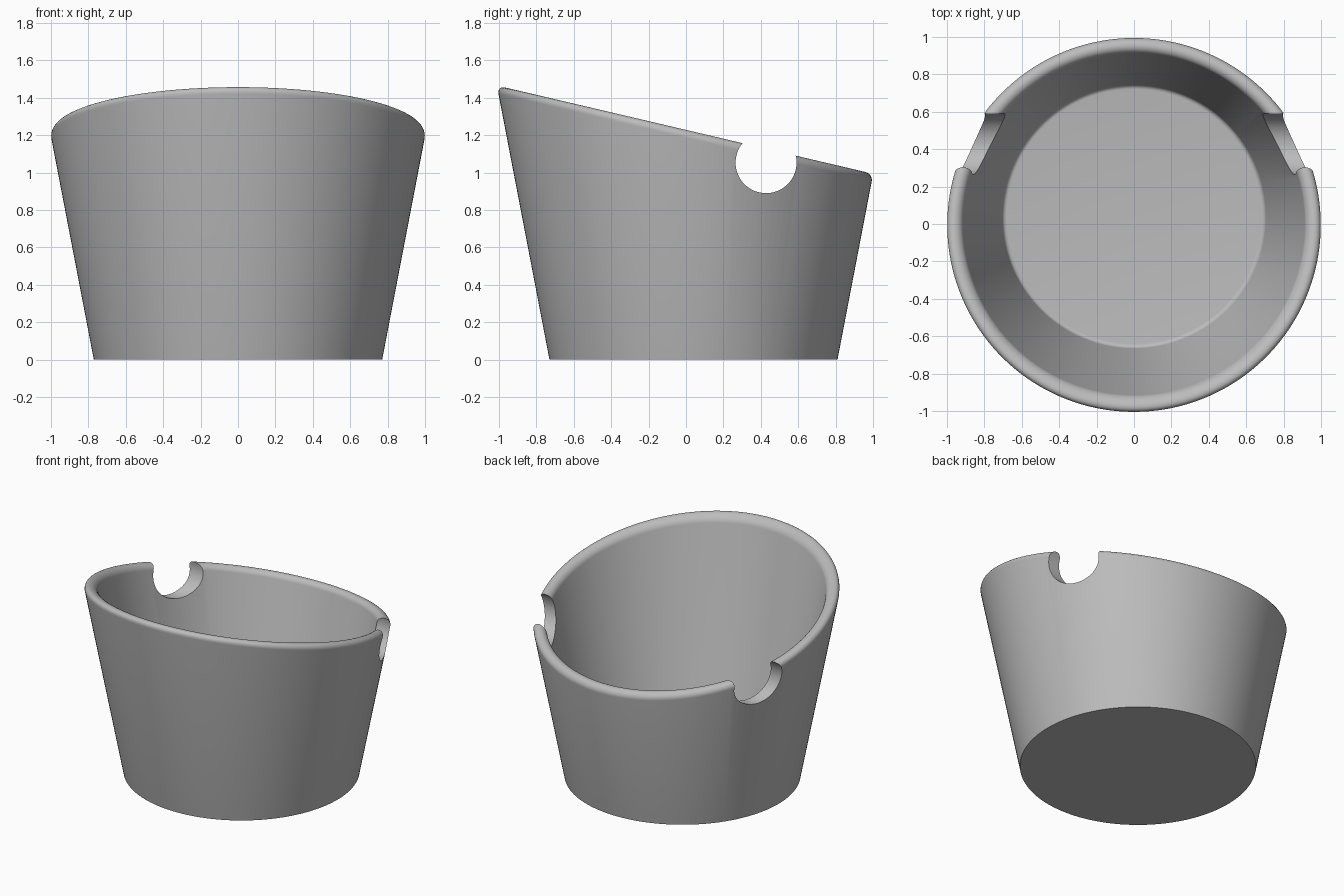
import bpy, bmesh, math

if "Cube" in bpy.data.objects:
    bpy.data.objects.remove(bpy.data.objects["Cube"])

SEGMENTS = 160
BASE_RADIUS, FLARE, AXIS_Y = 0.77, 0.192, 0.04   # tapered outer wall
RIM_HEIGHT, RIM_SLOPE = 1.228, 0.2345            # tilted rim plane
WALL, FLOOR, FILLET = 0.085, 0.08, 0.02

bm = bmesh.new()


def ring(inset, height, slope=0.0):
    """Loop where the taper, moved inwards by inset, meets a sloping plane."""
    loop = []
    for i in range(SEGMENTS):
        a = 2 * math.pi * i / SEGMENTS
        s = math.sin(a)
        z = (height - slope * (AXIS_Y + (BASE_RADIUS - inset) * s)) / (1 + slope * FLARE * s)
        r = BASE_RADIUS - inset + FLARE * z
        loop.append(bm.verts.new((r * math.cos(a), AXIS_Y + r * s, z)))
    return loop


# Outer wall, rounded rim, inner wall and filleted floor
rings = [ring(0, 0)]
half = WALL / 2
for step in range(13):
    t = math.pi * step / 12
    rings.append(ring(half * (1 - math.cos(t)),
                      RIM_HEIGHT - half * (1 - math.sin(t)), RIM_SLOPE))
for step in range(6):
    t = math.pi / 2 * step / 5
    rings.append(ring(WALL + FILLET * (1 - math.cos(t)),
                      FLOOR + FILLET * (1 - math.sin(t))))
for low, high in zip(rings, rings[1:]):
    for i in range(SEGMENTS):
        j = (i + 1) % SEGMENTS
        bm.faces.new((low[i], low[j], high[j], high[i]))
bm.faces.new(rings[0][::-1])
bm.faces.new(rings[-1])
bmesh.ops.recalc_face_normals(bm, faces=bm.faces)
mesh = bpy.data.meshes.new("tilted_bowl")
bm.to_mesh(mesh)
bm.free()
bowl = bpy.data.objects.new("tilted_bowl", mesh)
bpy.context.collection.objects.link(bowl)

# Plain grey material
grey = bpy.data.materials.new("plain grey")
grey.use_nodes = True
colour = (0.5, 0.5, 0.5, 1)
grey.diffuse_color = colour
grey.node_tree.nodes["Principled BSDF"].inputs["Base Color"].default_value = colour
mesh.materials.append(grey)

# Round notch through both side walls
bpy.ops.mesh.primitive_cylinder_add(vertices=96, radius=0.163, depth=3,
                                    location=(0, 0.428, 1.053),
                                    rotation=(0, math.pi / 2, 0))
cutter = bpy.context.object
cutter.name = "notch_cutter"
cutter.hide_render = True
cutter.data.materials.append(grey)
cut = bowl.modifiers.new("side_notches", "BOOLEAN")
cut.operation = "DIFFERENCE"
cut.solver = "EXACT"
cut.object = cutter

bpy.ops.object.select_all(action="DESELECT")
bowl.select_set(True)
bpy.context.view_layer.objects.active = bowl
bpy.ops.object.modifier_apply(modifier=cut.name)
bpy.data.objects.remove(cutter)
bpy.ops.object.shade_smooth_by_angle(angle=math.radians(35))
